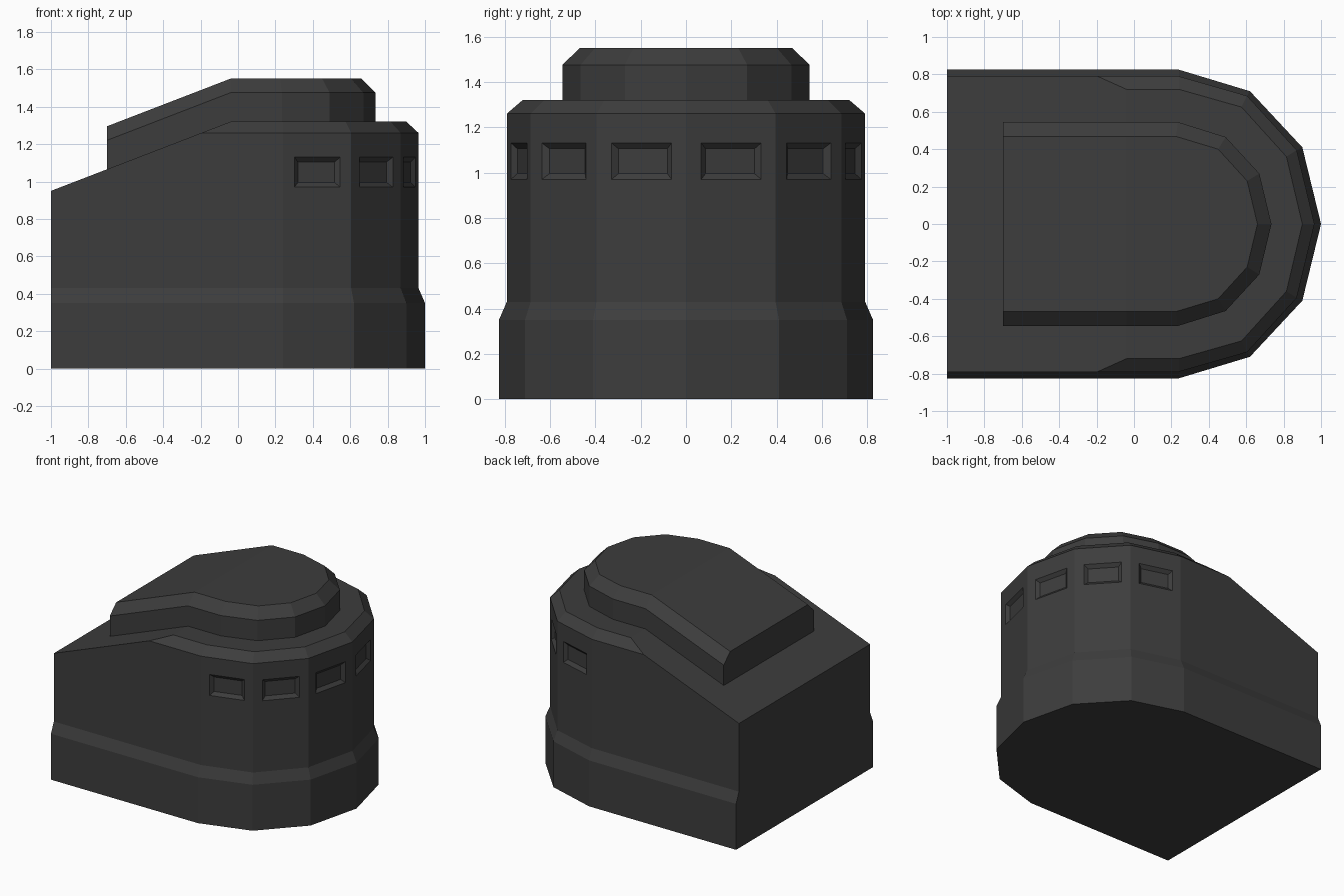
import bpy
import bmesh
from mathutils import Vector

if "Cube" in bpy.data.objects:
    bpy.data.objects.remove(bpy.data.objects["Cube"], do_unlink=True)

mat = bpy.data.materials.new("dark_grey")
mat.use_nodes = True
mat.diffuse_color = (0.046, 0.046, 0.046, 1)
bsdf = next(n for n in mat.node_tree.nodes if n.type == "BSDF_PRINCIPLED")
bsdf.inputs["Base Color"].default_value = mat.diffuse_color

BEND_X, ROOF_Z = -0.04, 1.32
SLOPE = (ROOF_Z - 0.95) / (BEND_X + 1)


def outline(half):
    """Mirror a half outline, whose last point is the nose, across y = 0."""
    return [(x, -y) for x, y in half] + [(x, y) for x, y in half[-2::-1]]


def loft(bm, levels, height=lambda x, z: z):
    """Skin walls between stacked outlines; returns rings and wall rows."""
    rings = [[bm.verts.new((x, y, height(x, z))) for x, y in outline(half)]
             for z, half in levels]
    rows = []
    for low, high in zip(rings, rings[1:]):
        n = len(low)
        rows.append([bm.faces.new((low[i], low[(i + 1) % n], high[(i + 1) % n], high[i]))
                     for i in range(n)])
    return rings, rows


def recess_window(bm, face, z0=0.97, z1=1.13, inset=0.025, depth=0.022):
    """Replace a wall facet with a frame around a sloped recess."""
    face.normal_update()
    corners = list(face.verts)
    a, b = corners[0].co, corners[1].co
    along, inward = (b - a).normalized(), -face.normal

    def rect(margin, push):
        width = (b - a).length
        pts = []
        for t, z in ((0.17, z0), (0.84, z0), (0.84, z1), (0.17, z1)):
            p = a + along * (width * t + (margin if t < 0.5 else -margin))
            p.z = z + (margin if z == z0 else -margin)
            pts.append(bm.verts.new(p + inward * push))
        return pts

    loops = [corners, rect(0, 0), rect(inset, depth)]
    bm.faces.remove(face)
    for outer, inner in zip(loops, loops[1:]):
        for i in range(4):
            j = (i + 1) % 4
            bm.faces.new((outer[i], outer[j], inner[j], inner[i]))
    bm.faces.new(loops[-1])


def finish(bm, name):
    bmesh.ops.recalc_face_normals(bm, faces=bm.faces)
    mesh = bpy.data.meshes.new(name)
    bm.to_mesh(mesh)
    bm.free()
    mesh.materials.append(mat)
    bpy.context.collection.objects.link(bpy.data.objects.new(name, mesh))


# Main body: flared plinth, tall walls and chamfered roof edge
plinth = [(-1, 0.825), (0.24, 0.825), (0.62, 0.71), (0.90, 0.41), (1.0, 0)]
wall = [(-1, 0.79), (0.24, 0.79), (0.605, 0.685), (0.87, 0.395), (0.965, 0)]
roof = [(-1, 0.72), (0.24, 0.72), (0.575, 0.625), (0.815, 0.36), (0.90, 0)]
bm = bmesh.new()
rings, rows = loft(bm, [(0, plinth), (0.35, plinth), (0.43, wall), (1.26, wall), (ROOF_Z, roof)])
bm.faces.new(rings[0][::-1])
bm.faces.new(rings[-1])

# Windows on the six facets of the rounded end
for facet in rows[2][1:7]:
    recess_window(bm, facet)

# Sloping rear roof
cut = bmesh.ops.bisect_plane(
    bm, geom=bm.verts[:] + bm.edges[:] + bm.faces[:],
    plane_co=Vector((BEND_X, 0, ROOF_Z)), plane_no=Vector((-SLOPE, 0, 1)),
    clear_outer=False)
doomed = [v for v in bm.verts
          if v.co.x < BEND_X and v.co.z > ROOF_Z + SLOPE * (v.co.x - BEND_X) + 0.001]
bmesh.ops.delete(bm, geom=doomed, context="VERTS")
bmesh.ops.contextual_create(bm, geom=[e for e in bm.edges if e.is_boundary])
finish(bm, "main_body")

# Raised upper deck, which bends down along the rear slope
deck_wall = [(-0.70, 0.545), (BEND_X, 0.545), (0.235, 0.545), (0.49, 0.465), (0.67, 0.27), (0.735, 0)]
deck_top = [(-0.70, 0.468), (BEND_X, 0.468), (0.225, 0.468), (0.45, 0.40), (0.605, 0.23), (0.66, 0)]
bm = bmesh.new()
rings, rows = loft(bm, [(1.30, deck_wall), (1.475, deck_wall), (1.55, deck_top)],
                   lambda x, z: z + SLOPE * min(0, x - BEND_X))
for ring in (rings[0], rings[-1]):
    bm.faces.new(ring[:2] + ring[-2:])
    bm.faces.new(ring[1:-1])
finish(bm, "upper_deck")
